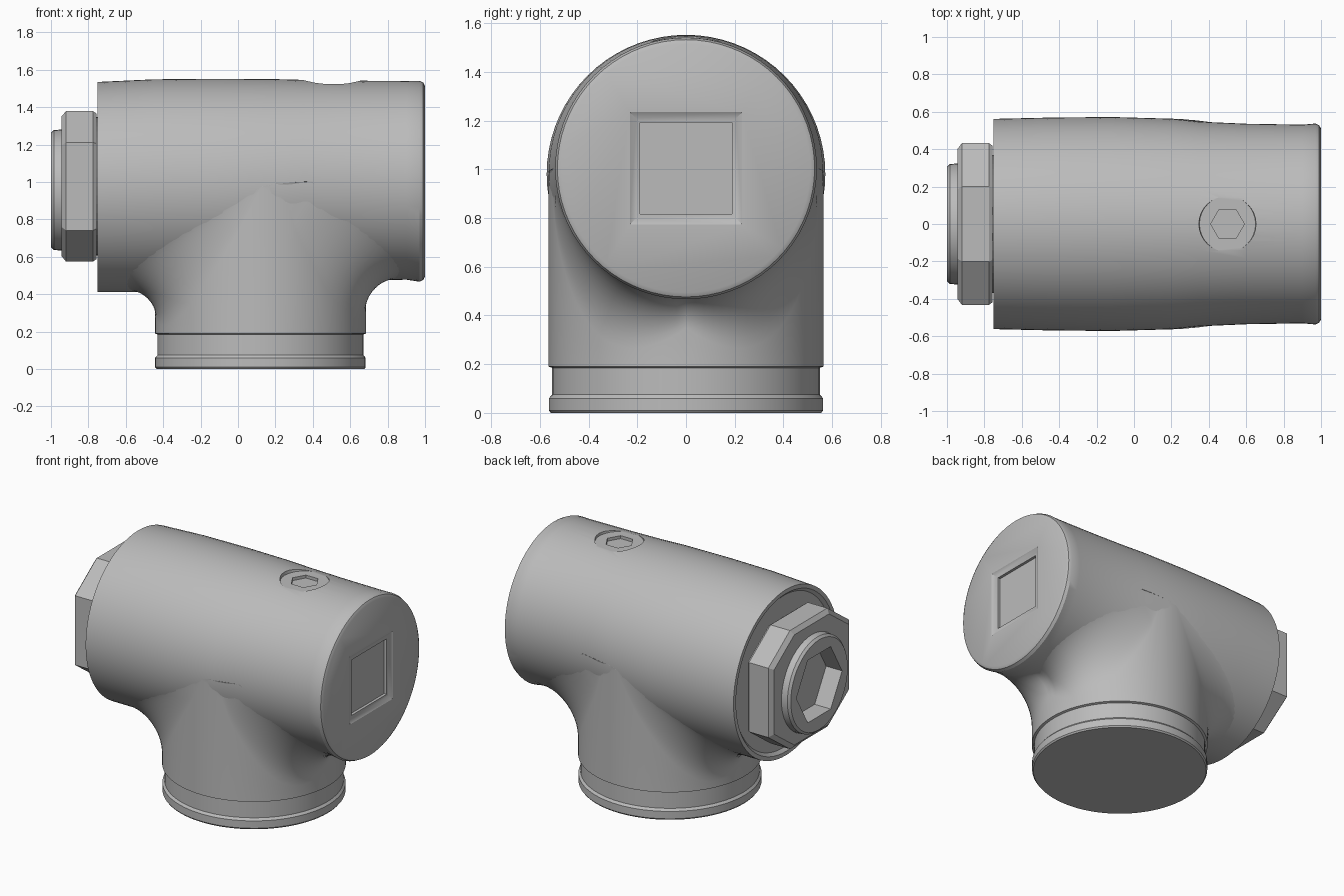
import bpy, bmesh, math

cube = bpy.data.objects.get("Cube")
if cube:
    bpy.data.objects.remove(cube, do_unlink=True)

metal = bpy.data.materials.new("cast grey metal")
metal.use_nodes = True
GREY = (0.5, 0.5, 0.5, 1)
metal.diffuse_color = GREY
metal.node_tree.nodes["Principled BSDF"].inputs["Base Color"].default_value = GREY


def loft(name, rings, cap_end=True):
    """Skin a list of equal-length point rings and cap the ends."""
    bm = bmesh.new()
    rows = [[bm.verts.new(p) for p in ring] for ring in rings]
    n = len(rows[0])
    for a, b in zip(rows, rows[1:]):
        for i in range(n):
            j = (i + 1) % n
            bm.faces.new((a[i], a[j], b[j], b[i]))
    bm.faces.new(rows[0][::-1])
    if cap_end:
        bm.faces.new(rows[-1])
    bmesh.ops.recalc_face_normals(bm, faces=bm.faces)
    mesh = bpy.data.meshes.new(name)
    bm.to_mesh(mesh)
    bm.free()
    ob = bpy.data.objects.new(name, mesh)
    bpy.context.collection.objects.link(ob)
    mesh.materials.append(metal)
    return ob


def select(ob):
    bpy.ops.object.select_all(action='DESELECT')
    ob.select_set(True)
    bpy.context.view_layer.objects.active = ob


def smooth(ob, degrees=30):
    select(ob)
    bpy.ops.object.shade_smooth_by_angle(angle=math.radians(degrees))


def cut(ob, cutter):
    cutter.hide_render = True
    mod = ob.modifiers.new("cut", 'BOOLEAN')
    mod.operation = 'DIFFERENCE'
    mod.solver = 'EXACT'
    mod.object = cutter
    select(ob)
    bpy.ops.object.modifier_apply(modifier=mod.name)
    bpy.data.objects.remove(cutter, do_unlink=True)


def ring_x(x, z, r, n=72, turn=0.0):
    """Circle facing along x."""
    angles = [math.tau * i / n + turn for i in range(n)]
    return [(x, r * math.cos(a), z + r * math.sin(a)) for a in angles]


def ring_z(x, z, r, n=72):
    """Circle facing along z."""
    angles = [math.tau * i / n for i in range(n)]
    return [(x + r * math.cos(a), r * math.sin(a), z) for a in angles]


# Horizontal barrel: x, centre height, radius
STATIONS = [(-0.75, 0.973, 0.562), (-0.45, 0.98, 0.569), (-0.12, 0.98, 0.572),
            (0.2, 0.987, 0.563), (0.35, 0.999, 0.547), (0.6, 1.006, 0.536),
            (0.9, 1.009, 0.531), (0.97, 1.004, 0.537), (0.99, 1.004, 0.528),
            (1.0, 1.004, 0.51)]
recess = [ring_x(-0.73, 0.973, 0.515), ring_x(-0.75, 0.973, 0.535)]
body = loft("main_barrel", recess + [ring_x(*s) for s in STATIONS])


def barrel_at(x):
    for a, b in zip(STATIONS, STATIONS[1:]):
        if x <= b[0]:
            t = (x - a[0]) / (b[0] - a[0])
            return a[1] + t * (b[1] - a[1]), a[2] + t * (b[2] - a[2])
    return STATIONS[-1][1:]


# Square pocket with sloping walls in the right end
quarter = math.pi / 4
root = math.sqrt(2)
cut(body, loft("pocket_cutter", [ring_x(1.02, 1.004, 0.265 * root, 4, quarter),
                                 ring_x(0.985, 1.004, 0.205 * root, 4, quarter),
                                 ring_x(0.984, 1.004, 0.188 * root, 4, quarter),
                                 ring_x(0.965, 1.004, 0.188 * root, 4, quarter)]))

# Shallow spot face on top with a hexagonal recess
cut(body, loft("spot_cutter", [ring_z(0.5, 1.525, 0.15, 32), ring_z(0.5, 1.65, 0.17, 32)]))
cut(body, loft("hex_cutter", [ring_z(0.5, 1.505, 0.09, 6), ring_z(0.5, 1.65, 0.09, 6)]))
smooth(body)

# Vertical outlet whose upper edge flares into the barrel
CX, R, N = 0.12, 0.565, 96


def fillet_ring(t):
    ring = []
    for i in range(N):
        a = math.tau * i / N
        c, s = math.cos(a), math.sin(a)
        f = (0.13 if c > 0 else 0.09) * abs(c) + 0.2 * abs(math.sin(2 * a))
        x = CX + R * c + math.copysign(f * (1 - math.cos(t)), c)
        cz, r = barrel_at(CX + R * c + math.copysign(f, c))
        seam = cz - math.sqrt(max(r * r - (R * s) ** 2, 0)) + 0.003
        ring.append((x, R * s, seam - f + f * math.sin(t)))
    return ring


profile = [(0.0, 0.555), (0.01, 0.563), (0.06, 0.563), (0.075, 0.55),
           (0.185, 0.55), (0.19, R)]
rings = [ring_z(CX, z, r, N) for z, r in profile]
rings += [fillet_ring(math.pi / 2 * k / 10) for k in range(11)]
smooth(loft("outlet_branch", rings, cap_end=False))

# Faceted plug nut on the left end
OUTLINE = [(0.432, 0.235), (0.2, 0.402), (-0.2, 0.402), (-0.432, 0.235),
           (-0.432, -0.235), (-0.2, -0.402), (0.2, -0.402), (0.432, -0.235)]


def nut_ring(x, scale):
    return [(x, y * scale, 0.977 + z * scale) for y, z in OUTLINE]


nut = loft("plug_nut", [nut_ring(-0.757, 0.97), nut_ring(-0.775, 1), nut_ring(-0.92, 1),
                        nut_ring(-0.943, 0.93)])
loft("plug_neck", [ring_x(-0.72, 0.977, 0.37, 48), ring_x(-0.77, 0.977, 0.37, 48)])

# Round collar with a hexagonal socket
collar = loft("plug_collar", [ring_x(-0.93, 0.957, 0.325, 48), ring_x(-0.985, 0.957, 0.32, 48),
                              ring_x(-1.0, 0.957, 0.305, 48)])
for part in (nut, collar):
    cut(part, loft("socket_cutter", [ring_x(-0.88, 0.957, 0.245, 6),
                                     ring_x(-1.05, 0.957, 0.245, 6)]))
smooth(collar)
